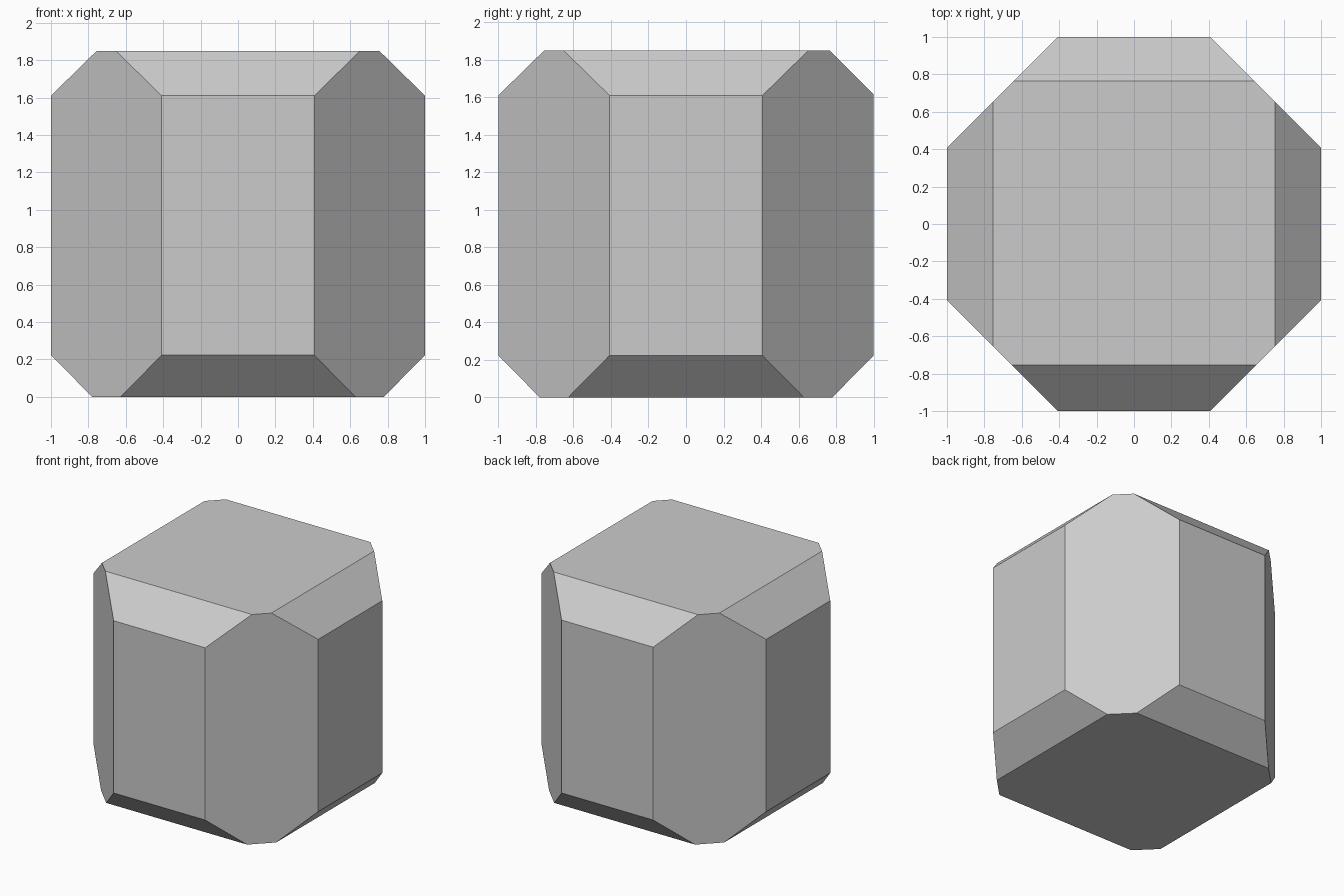
import bpy, bmesh
from mathutils import Vector, Matrix

if "Cube" in bpy.data.objects:
    bpy.data.objects.remove(bpy.data.objects["Cube"])

HEIGHT = 1.85


def slice_off(bm, point, normal):
    """Cut away everything beyond a plane and cap the opening."""
    cut = bmesh.ops.bisect_plane(
        bm, geom=bm.verts[:] + bm.edges[:] + bm.faces[:], dist=1e-5,
        plane_co=point, plane_no=normal, clear_outer=True)
    edges = [e for e in cut["geom_cut"] if isinstance(e, bmesh.types.BMEdge)]
    bmesh.ops.edgeloop_fill(bm, edges=edges)


# Solid block
bm = bmesh.new()
bmesh.ops.create_cube(bm, size=2, matrix=Matrix.Translation((0, 0, HEIGHT / 2))
                      @ Matrix.Diagonal((1, 1, HEIGHT / 2, 1)))

# Chamfered vertical corners
for sx in (-1, 1):
    for sy in (-1, 1):
        slice_off(bm, (sx, sy * 0.408, 0), (sx, sy, 0))

# Chamfered top and bottom rims: (side, top inset, top drop)
rims = [((1, 0), 0.245, 0.24), ((-1, 0), 0.245, 0.24),
        ((0, -1), 0.245, 0.24), ((0, 1), 0.235, 0.235)]
for (x, y), inset, drop in rims:
    side = Vector((x, y, 0))
    slice_off(bm, side + Vector((0, 0, HEIGHT - drop)),
              side * drop + Vector((0, 0, inset)))
    slice_off(bm, side + Vector((0, 0, 0.223)),
              side * 0.223 - Vector((0, 0, 0.22)))

bmesh.ops.recalc_face_normals(bm, faces=bm.faces)
mesh = bpy.data.meshes.new("chamfered_block")
bm.to_mesh(mesh)
bm.free()
bpy.context.collection.objects.link(bpy.data.objects.new("chamfered_block", mesh))
